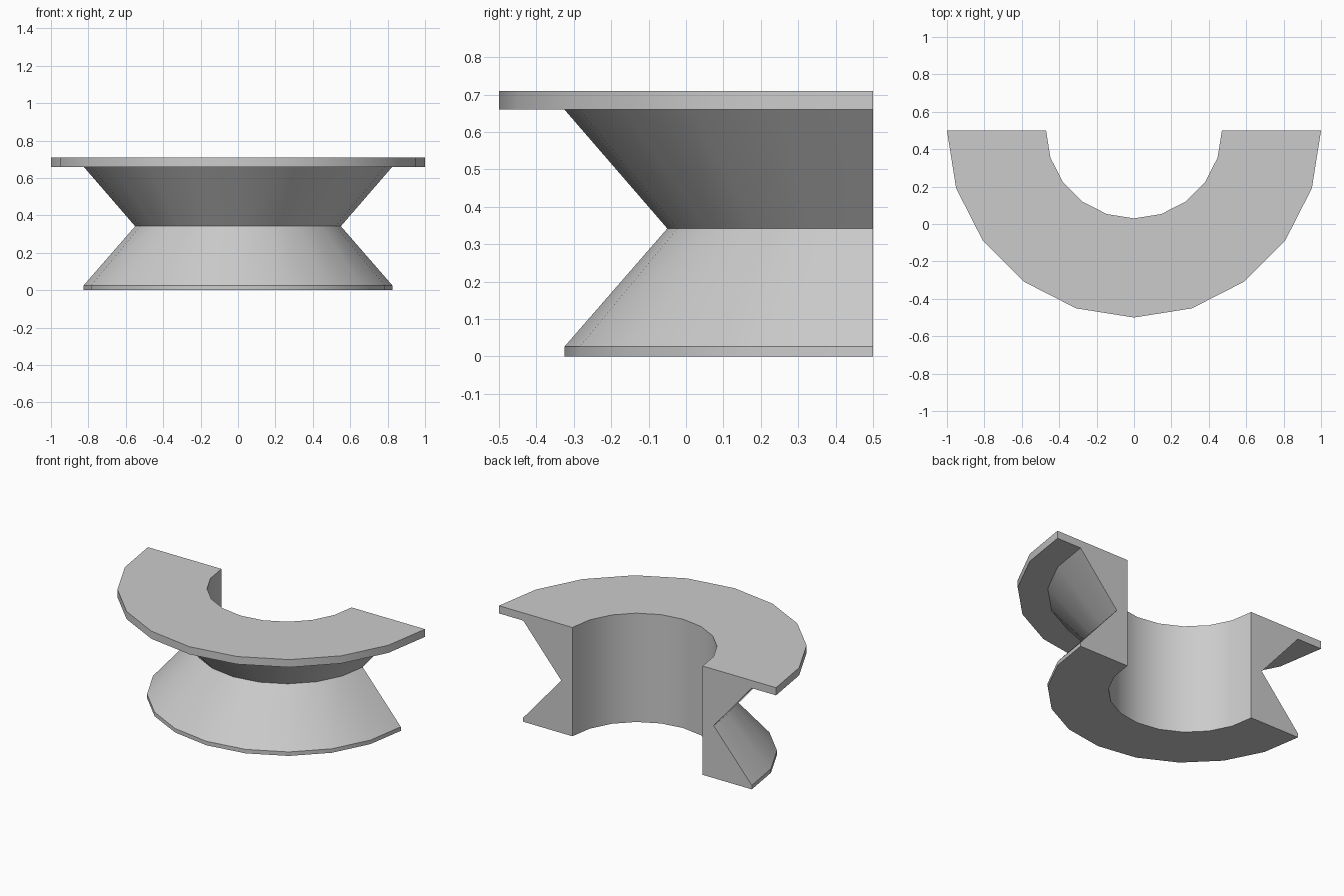
import bpy, bmesh
from math import pi, radians

if "Cube" in bpy.data.objects:
    bpy.data.objects.remove(bpy.data.objects["Cube"])

# Cross-section of the half pulley: (radius, height)
PROFILE = [(0.47, 0), (0.825, 0), (0.825, 0.026), (0.55, 0.342),
           (0.825, 0.66), (1, 0.66), (1, 0.71), (0.47, 0.71)]
STEPS = 10
CENTRE_Y = 0.5

# Sweep the closed section half a turn around the vertical axis
bm = bmesh.new()
start = [bm.verts.new((-r, CENTRE_Y, z)) for r, z in PROFILE]
edges = [bm.edges.new((a, b)) for a, b in zip(start, start[1:] + start[:1])]
result = bmesh.ops.spin(bm, geom=start + edges, cent=(0, CENTRE_Y, 0),
                        axis=(0, 0, 1), angle=pi, steps=STEPS)

# Flat cut faces at both ends
end_edges = [e for e in result["geom_last"] if isinstance(e, bmesh.types.BMEdge)]
for loop in (edges, end_edges):
    bmesh.ops.contextual_create(bm, geom=loop)
bmesh.ops.recalc_face_normals(bm, faces=bm.faces[:])

mesh = bpy.data.meshes.new("half_pulley")
bm.to_mesh(mesh)
bm.free()
pulley = bpy.data.objects.new("half_pulley", mesh)
bpy.context.collection.objects.link(pulley)

# Smooth around the curve, sharp at the rims and cuts
bpy.context.view_layer.objects.active = pulley
pulley.select_set(True)
bpy.ops.object.shade_smooth_by_angle(angle=radians(30))
